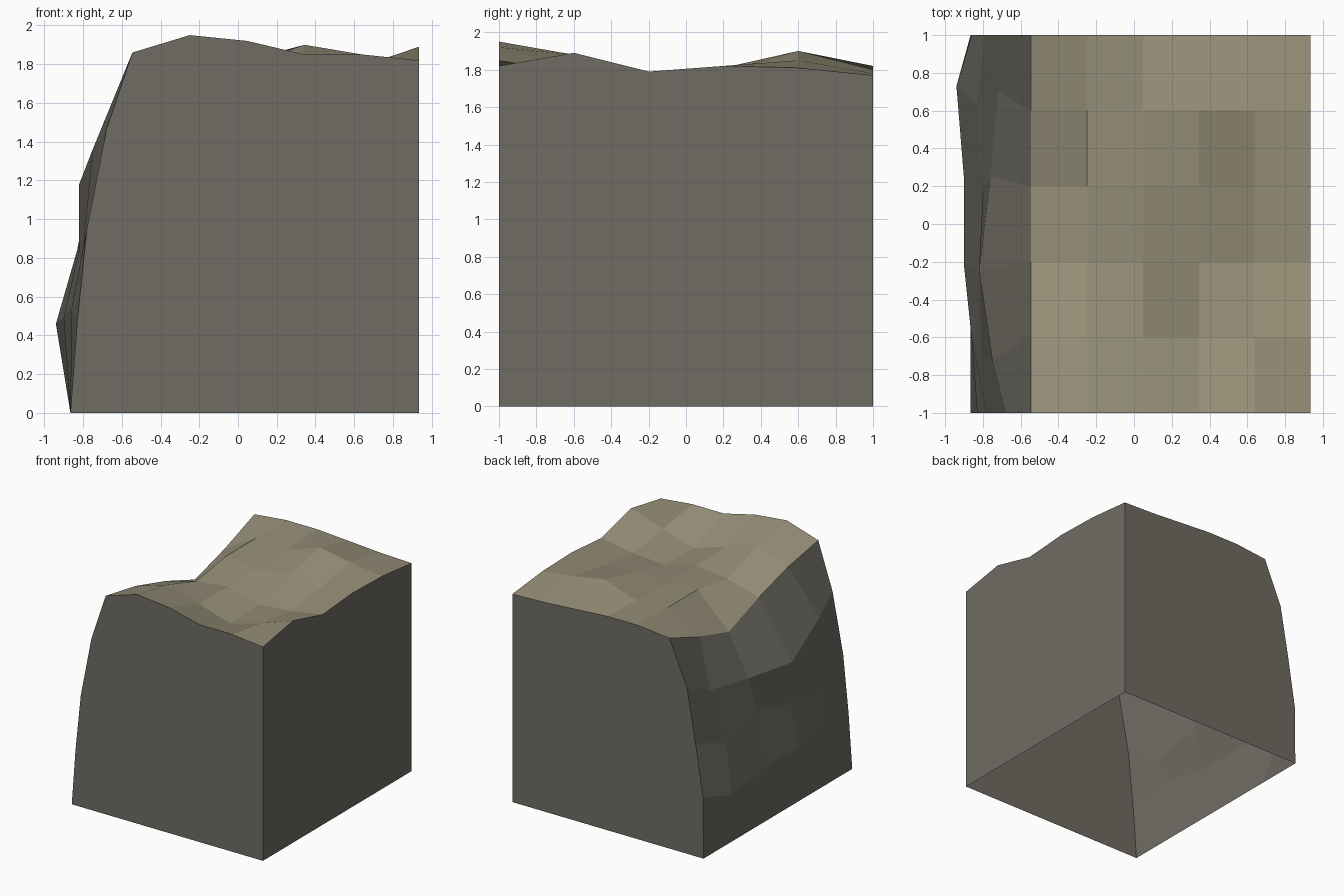
import bpy

if "Cube" in bpy.data.objects:
    bpy.data.objects.remove(bpy.data.objects["Cube"], do_unlink=True)


def make_material(name, rgb):
    mat = bpy.data.materials.new(name)
    mat.use_nodes = True
    colour = (*rgb, 1)
    mat.diffuse_color = colour
    mat.node_tree.nodes["Principled BSDF"].inputs["Base Color"].default_value = colour
    return mat


def make_part(name, points, faces, material):
    mesh = bpy.data.meshes.new(name)
    mesh.from_pydata(points, [], faces)
    mesh.materials.append(material)
    mesh.update()
    part = bpy.data.objects.new(name, mesh)
    bpy.context.collection.objects.link(part)
    return part


def make_sheet(name, columns, material):
    """Quad sheet through equally long columns of points, ordered front to back."""
    size = len(columns[0])
    points = [p for column in columns for p in column]
    faces = [(i * size + j, i * size + j + 1, (i + 1) * size + j + 1, (i + 1) * size + j)
             for i in range(len(columns) - 1) for j in range(size - 1)]
    # Columns run outward-in, so reverse the winding to face outside
    return make_part(name, points, [f[::-1] for f in faces], material)


stone = make_material("grey stone", (0.16, 0.15, 0.125))
soil = make_material("dry olive ground", (0.31, 0.28, 0.19))

left, base_left, right = -0.545, -0.865, 0.935
ys = [-1 + 0.4 * i for i in range(6)]
xs = [left + (right - left) * i / 5 for i in range(6)]

# Ground heights in hundredths: each row runs from the cliff to the flat side
heights = [
    (186, 195, 192, 185, 185, 182),
    (179, 188, 180, 171, 179, 189),
    (168, 176, 179, 172, 174, 179),
    (154, 182, 179, 181, 179, 182),
    (165, 182, 180, 190, 185, 181),
    (179, 182, 182, 180, 178, 177),
]
ground = [[(x, y, h / 100) for x, h in zip(xs, row)] for y, row in zip(ys, heights)]

# Rough cliff: (x, y, z) in hundredths, going up each column
bulges = [
    [(-83, -100, 47), (-78, -100, 95), (-68, -100, 146)],
    [(-86, -60, 54), (-81, -68, 74), (-75, -72, 136)],
    [(-90, -22, 49), (-82, -23, 84), (-82, -25, 118)],
    [(-90, 24, 49), (-80, 18, 94), (-76, 25, 122)],
    [(-94, 73, 46), (-83, 64, 84), (-72, 70, 128)],
    [(-86, 100, 52), (-79, 100, 96), (-71, 100, 141)],
]
cliff = [[(base_left, y, 0)] + [tuple(v / 100 for v in p) for p in bulge] + [row[0]]
         for y, bulge, row in zip(ys, bulges, ground)]

make_sheet("ground_top", ground, soil)
make_sheet("cliff_face", cliff, stone)


# Flat cut sides; the underside stays open
def make_wall(name, outline, flip=False):
    order = list(range(len(outline)))
    make_part(name, outline, [order[::-1] if flip else order], stone)


for name, i, flip in (("front_wall", 0, True), ("back_wall", -1, False)):
    make_wall(name, cliff[i] + ground[i][1:] + [(right, ys[i], 0)], flip)

edge = [row[-1] for row in ground]
make_wall("side_wall", [(right, ys[0], 0), (right, ys[-1], 0)] + edge[::-1])
